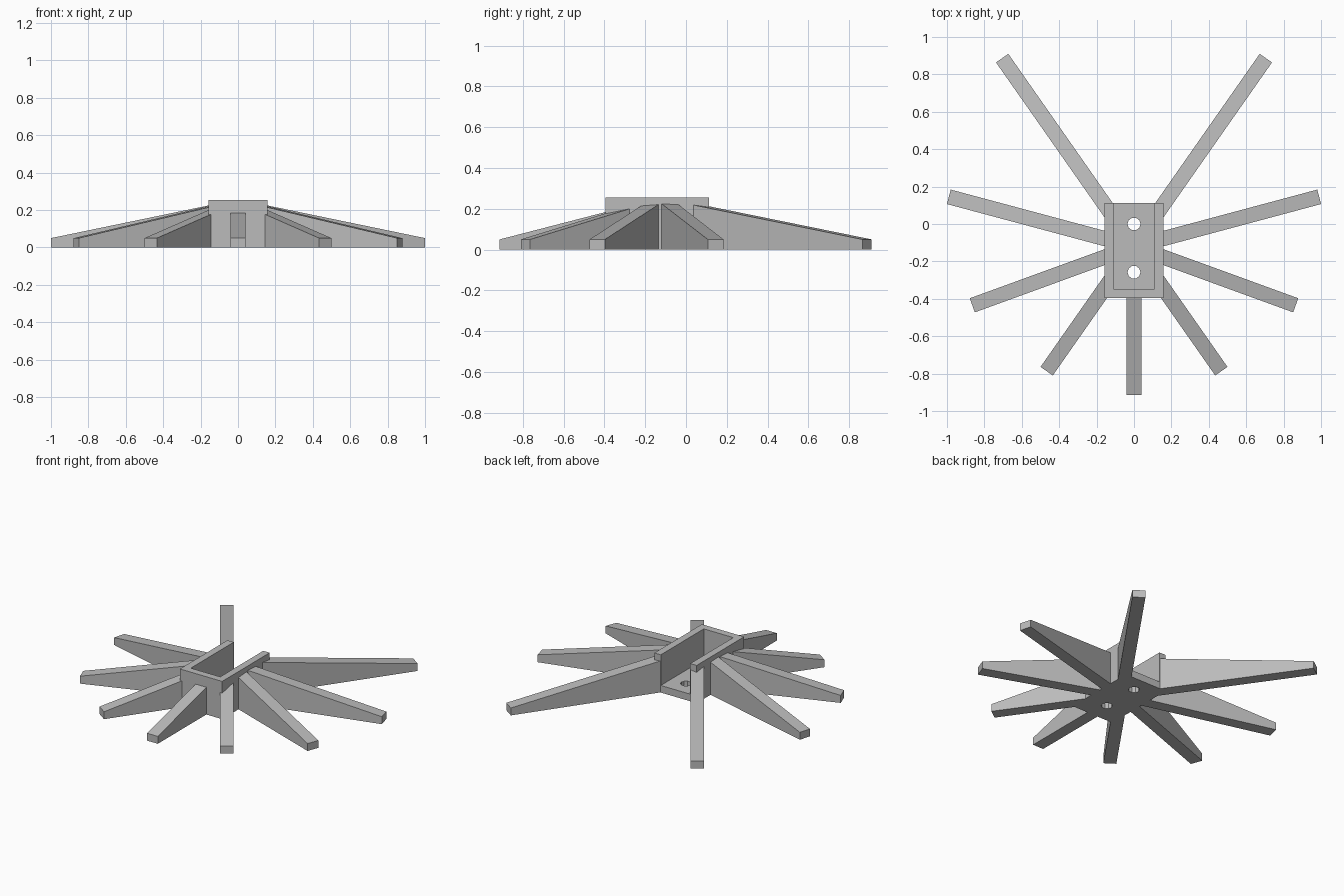
import bpy, bmesh, math
from mathutils import Vector

if "Cube" in bpy.data.objects:
    bpy.data.objects.remove(bpy.data.objects["Cube"], do_unlink=True)

grey = bpy.data.materials.new("plain grey")
GREY = (0.5, 0.5, 0.5, 1)
grey.use_nodes = True
grey.diffuse_color = GREY
next(n for n in grey.node_tree.nodes
     if n.type == 'BSDF_PRINCIPLED').inputs["Base Color"].default_value = GREY

HALF_W, FRONT, BACK, TOP = 0.158, -0.395, 0.112, 0.255
WALL = 0.048
INNER = HALF_W - WALL
HUB = Vector((0, -0.12, 0))


def add_object(name, bm):
    bmesh.ops.recalc_face_normals(bm, faces=bm.faces)
    mesh = bpy.data.meshes.new(name)
    bm.to_mesh(mesh)
    bm.free()
    mesh.materials.append(grey)
    obj = bpy.data.objects.new(name, mesh)
    bpy.context.collection.objects.link(obj)
    return obj


def prism(points, offset):
    """Closed solid from a flat outline pushed along an offset."""
    bm = bmesh.new()
    face = bm.faces.new([bm.verts.new(p) for p in points])
    out = bmesh.ops.extrude_face_region(bm, geom=[face])
    bmesh.ops.translate(bm, vec=offset,
                        verts=[v for v in out["geom"] if isinstance(v, bmesh.types.BMVert)])
    return bm


# Three-sided wall, open at the back
outline = [(-HALF_W, BACK), (-HALF_W, FRONT), (HALF_W, FRONT), (HALF_W, BACK),
           (INNER, BACK), (INNER, FRONT + WALL), (-INNER, FRONT + WALL), (-INNER, BACK)]
add_object("socket_wall", prism([(x, y, 0) for x, y in outline], (0, 0, TOP)))

# Floor plate with two screw holes
corners = [(-INNER, FRONT + WALL), (INNER, FRONT + WALL), (INNER, BACK), (-INNER, BACK)]
floor = add_object("socket_floor", prism([(x, y, 0) for x, y in corners], (0, 0, WALL)))
for i, y in enumerate((0, -0.258)):
    ring = [2 * math.pi * k / 10 for k in range(10)]
    cutter = add_object(f"hole_cutter_{i}", prism(
        [(0.035 * math.cos(a), y + 0.035 * math.sin(a), -0.1) for a in ring], (0, 0, 0.3)))
    cutter.hide_render = True
    cutter.hide_set(True)
    cut = floor.modifiers.new("screw_hole", 'BOOLEAN')
    cut.object = cutter
    cut.solver = 'EXACT'


def add_leg(name, angle, length, plane_co, plane_no):
    """Tapered leg running out from the hub, trimmed inside the wall."""
    a = math.radians(angle)
    out = Vector((math.cos(a), math.sin(a), 0))
    side = Vector((-out.y, out.x, 0)) * 0.04
    up = Vector((0, 0, 1))
    base = HUB - side
    bm = prism([base, base + out * length, base + out * length + up * 0.05, base + up * TOP],
               side * 2)
    bmesh.ops.bisect_plane(bm, geom=bm.verts[:] + bm.edges[:] + bm.faces[:],
                           plane_co=plane_co, plane_no=plane_no, clear_inner=True)
    bmesh.ops.holes_fill(bm, edges=[e for e in bm.edges if e.is_boundary])
    add_object(name, bm)


# Four legs on each side and one at the front
for leg, angle, length in (("back", 55, 1.229), ("rear_side", 15, 1.025),
                           ("front_side", -20, 0.92), ("front_corner", -55, 0.814)):
    for label, s in (("left", 1), ("right", -1)):
        add_leg(f"{leg}_leg_{label}", angle if s > 0 else 180 - angle, length,
                (s * (INNER + 0.002), 0, 0), (s, 0, 0))
add_leg("front_leg", -90, 0.793, (0, FRONT + 0.02, 0), (0, -1, 0))
